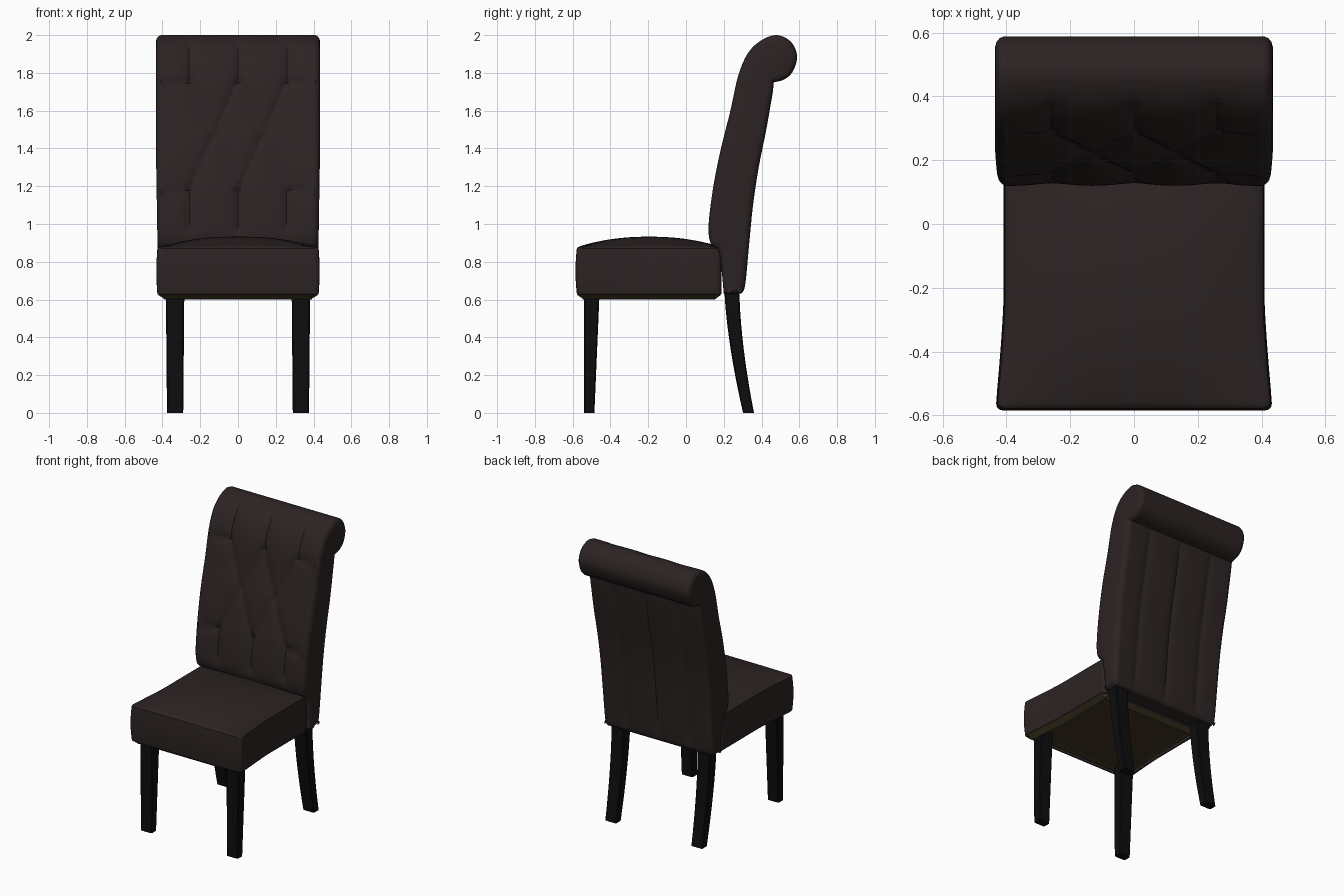
import bpy
import bmesh
import math
from mathutils import Vector
from mathutils.geometry import intersect_point_line

cube = bpy.data.objects.get("Cube")
if cube:
    bpy.data.objects.remove(cube, do_unlink=True)


def material(name, color):
    m = bpy.data.materials.new(name)
    m.use_nodes = True
    m.diffuse_color = (*color, 1)
    bsdf = next(n for n in m.node_tree.nodes if n.type == 'BSDF_PRINCIPLED')
    bsdf.inputs["Base Color"].default_value = (*color, 1)
    return m


leather = material("dark brown leather", (0.026, 0.017, 0.017))
wood = material("black wood", (0.004, 0.004, 0.004))
lining = material("olive lining", (0.05, 0.037, 0.016))


def finish(bm, name, mats, angle=35):
    bmesh.ops.recalc_face_normals(bm, faces=bm.faces)
    mesh = bpy.data.meshes.new(name)
    bm.to_mesh(mesh)
    bm.free()
    obj = bpy.data.objects.new(name, mesh)
    bpy.context.collection.objects.link(obj)
    for m in mats:
        mesh.materials.append(m)
    bpy.ops.object.select_all(action='DESELECT')
    obj.select_set(True)
    bpy.context.view_layer.objects.active = obj
    bpy.ops.object.shade_smooth_by_angle(angle=math.radians(angle))
    return obj


def smooth_path(points, steps):
    """Catmull-Rom curve through 2D points."""
    p = [Vector(q) for q in points]
    p = [2 * p[0] - p[1]] + p + [2 * p[-1] - p[-2]]
    out = []
    for a, b, c, d in zip(p, p[1:], p[2:], p[3:]):
        for i in range(steps):
            t = i / steps
            out.append(0.5 * (2 * b + (c - a) * t + (2 * a - 5 * b + 4 * c - d) * t ** 2
                              + (3 * b - a - 3 * c + d) * t ** 3))
    return out + [p[-2]]


def segment_distance(p, a, b):
    q, t = intersect_point_line(p, a, b)
    q = a.lerp(b, min(1, max(0, t)))
    return (Vector(p) - q.to_2d()).length


# Tufting layout on the right half, mirrored by using abs(x)
TOP, MID, LOW = 1.75, 1.46, 1.17
buttons = [Vector(b) for b in ((0, TOP), (0.26, TOP), (0.13, MID), (0, LOW), (0.26, LOW))]
b_top, b_top_side, b_mid, b_low, b_low_side = buttons
creases = [(b, b_mid) for b in buttons if b is not b_mid]
creases += [(b, Vector((b.x, 1.93))) for b in (b_top, b_top_side)]
creases += [(b, Vector((b.x, 0.98))) for b in (b_low, b_low_side)]
creases += [(b, Vector((0.42, b.y))) for b in (b_top_side, b_low_side)]


def tuft_depth(x, z):
    p = Vector((abs(x), z))
    d = min(segment_distance(p, a, b) for a, b in creases)
    k = min((p - b).length for b in buttons)
    return 0.024 * math.exp(-d / 0.035) + 0.014 * math.exp(-(k / 0.022) ** 2)


def channel_depth(x):
    d = min(abs(x), abs(abs(x) - 0.25))
    return 0.012 * math.exp(-d / 0.03)


# Backrest: scrolled side profile swept across the width
front = smooth_path([(0.20, 0.63), (0.19, 0.74), (0.175, 0.85), (0.13, 0.90), (0.12, 1.0),
                     (0.145, 1.2), (0.185, 1.4), (0.235, 1.6), (0.275, 1.78), (0.325, 1.9),
                     (0.395, 1.97), (0.48, 2.0), (0.555, 1.965), (0.588, 1.89),
                     (0.567, 1.81), (0.52, 1.765), (0.465, 1.75)], 9)
back = smooth_path([(0.46, 1.70), (0.425, 1.5), (0.385, 1.3), (0.355, 1.1), (0.335, 0.9),
                    (0.315, 0.69), (0.30, 0.64), (0.28, 0.63)], 6)
columns = 72
bm = bmesh.new()
rings = []
for c in range(columns + 1):
    t = 2 * c / columns - 1
    fade = 1 - abs(t) ** 8
    ring = []
    for i, (y, z) in enumerate(front + back):
        x = t * (0.395 + 0.013 * min(1, (z - 0.63) / 0.8))
        if i >= len(front):
            y -= fade * channel_depth(x) * min(1, (z - 0.63) / 0.1)
        elif y < 0.45 and 0.86 < z:
            y += fade * tuft_depth(x, z)
        ring.append(bm.verts.new((x, y, z)))
    rings.append(ring)
for r, s in zip(rings, rings[1:]):
    for i in range(len(r)):
        j = (i + 1) % len(r)
        bm.faces.new((r[i], r[j], s[j], s[i]))
caps = [bm.faces.new(rings[0]), bm.faces.new(rings[-1])]
bmesh.ops.recalc_face_normals(bm, faces=bm.faces)
# Padded sides
for thickness, depth in ((0.006, 0.013), (0.012, 0.010), (0.015, 0.004)):
    bmesh.ops.inset_individual(bm, faces=caps, thickness=thickness, depth=depth)
bmesh.ops.triangulate(bm, faces=caps)
finish(bm, "backrest", [leather])

# Seat: tapered cushion with crowned top and recessed lining underneath
bm = bmesh.new()
bmesh.ops.create_cube(bm, size=2)
bmesh.ops.subdivide_edges(bm, edges=bm.edges[:], cuts=23, use_grid_fill=True)
rim = [e for e in bm.edges if e.calc_face_angle() > 1]
bmesh.ops.bevel(bm, geom=rim, offset=0.06, segments=3, profile=0.5, affect='EDGES')
for v in bm.verts:
    x, y, z = v.co
    half = 0.403 + 0.029 * max(0, -y - 0.1) ** 1.3 + 0.006 * (1 - z * z)
    py = -0.195 + 0.382 * y - (0.008 * (1 - z * z) if y < -0.9 else 0)
    pz = 0.75 + 0.128 * z
    if z > 0.99:
        pz += 0.055 * max(0, 1 - abs(x) ** 2.5) * max(0, 1 - abs(y) ** 2.2)
    v.co = (x * half, py, pz)
bm.normal_update()
under = [f for f in bm.faces if f.normal.z < -0.99]
bmesh.ops.inset_region(bm, faces=under, thickness=0.03, use_even_offset=True)
bmesh.ops.inset_region(bm, faces=under, thickness=0.002, depth=-0.02)
for f in under:
    f.material_index = 1
finish(bm, "seat", [leather, lining])


# Legs: square sections lofted along a path of (z, y centre, half depth, half width)
def leg(name, x, sections):
    bm = bmesh.new()
    loops = []
    for z, y, d, w in sections:
        c = 0.006
        corners = [(w - c, -d), (w, c - d), (w, d - c), (w - c, d),
                   (c - w, d), (-w, d - c), (-w, c - d), (c - w, -d)]
        loops.append([bm.verts.new((x + a, y + b, z)) for a, b in corners])
    for lo, hi in zip(loops, loops[1:]):
        for i in range(8):
            j = (i + 1) % 8
            bm.faces.new((lo[i], lo[j], hi[j], hi[i]))
    bm.faces.new(loops[0])
    bm.faces.new(loops[-1])
    finish(bm, name, [wood], 30)


curved = []
for i in range(11):
    t = i / 10
    curved.append((0.66 * t, 0.243 + 0.088 * (1 - t) ** 1.6, 0.029 + 0.011 * t, 0.043 + 0.006 * t))
straight = [(0, -0.513, 0.028, 0.043), (0.65, -0.498, 0.041, 0.049)]
for side, x in (("left", 0.333), ("right", -0.333)):
    leg("front_leg_" + side, x, straight)
    leg("rear_leg_" + side, x, curved)
